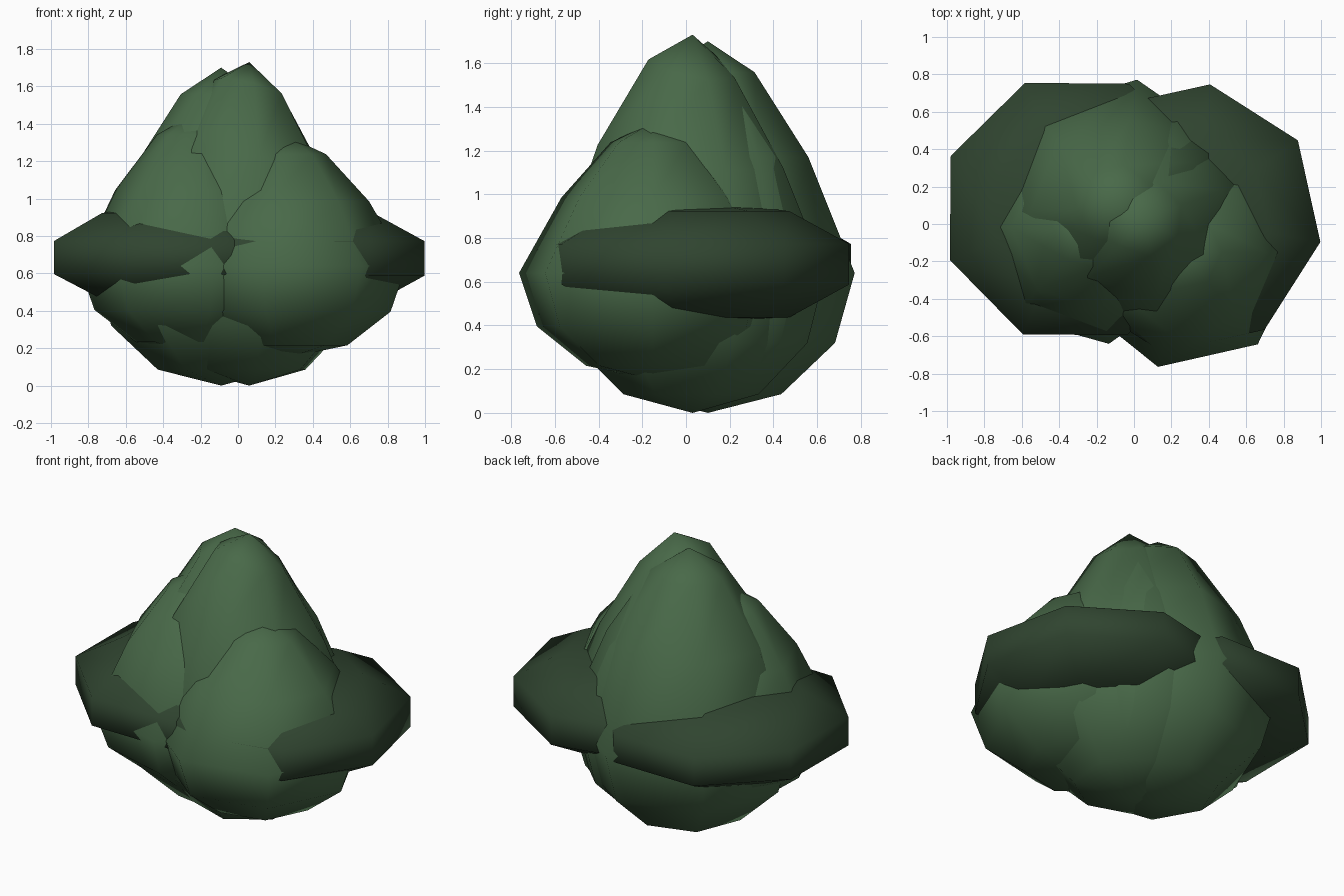
import bpy, bmesh, math

cube = bpy.data.objects.get("Cube")
if cube:
    bpy.data.objects.remove(cube)


def make_material(name, color):
    mat = bpy.data.materials.new(name)
    mat.use_nodes = True
    mat.diffuse_color = color
    bsdf = mat.node_tree.nodes["Principled BSDF"]
    bsdf.inputs["Base Color"].default_value = color
    bsdf.inputs["Roughness"].default_value = 0.9
    return mat


leaf_green = make_material("leaf green", (0.066, 0.142, 0.066, 1))
dark_green = make_material("dark green", (0.029, 0.058, 0.029, 1))


def clump(name, mat, center, radius, heights, sides, rings, turn, taper=0.0, lean=(0, 0)):
    """Low-poly spheroid; heights are (bottom, widest, top)."""
    bottom, middle, top = heights
    bm = bmesh.new()

    def point(lat, lon, r):
        s = math.sin(lat)
        up = max(s, 0)
        x, y = r * math.cos(lon), r * math.sin(lon)
        z = middle + s * ((top - middle) if s > 0 else (middle - bottom))
        z += up * (lean[0] * x + lean[1] * y)
        return bm.verts.new((center[0] + x, center[1] + y, z))

    loops = []
    for i in range(1, rings):
        lat = -math.pi / 2 + math.pi * i / rings
        r = radius * math.cos(lat) * (1 - taper * max(math.sin(lat), 0))
        loops.append([point(lat, math.radians(turn) + math.tau * k / sides, r)
                      for k in range(sides)])
    low, high = point(-math.pi / 2, 0, 0), point(math.pi / 2, 0, 0)

    for k in range(sides):
        n = (k + 1) % sides
        bm.faces.new((low, loops[0][n], loops[0][k]))
        bm.faces.new((high, loops[-1][k], loops[-1][n]))
        for a, b in zip(loops, loops[1:]):
            bm.faces.new((a[k], a[n], b[n], b[k]))
    for f in bm.faces:
        f.smooth = True
    mesh = bpy.data.meshes.new(name)
    bm.to_mesh(mesh)
    bm.free()
    mesh.materials.append(mat)
    obj = bpy.data.objects.new(name, mesh)
    bpy.context.collection.objects.link(obj)
    return obj


# Four pointed leaf clumps
tapered = dict(sides=7, rings=6, taper=0.42)
clump("back_clump", leaf_green, (-0.09, 0.10), 0.68, (0, 0.64, 1.70), turn=81, **tapered)
clump("middle_clump", leaf_green, (0.06, 0.03), 0.64, (0, 0.64, 1.73), turn=20,
      lean=(-0.28, -0.22), **tapered)
clump("front_left_clump", leaf_green, (0.27, -0.15), 0.63, (0.15, 0.64, 1.33), turn=-103, **tapered)
clump("front_right_clump", leaf_green, (-0.24, -0.04), 0.61, (0.17, 0.64, 1.45), turn=-80, **tapered)

# Two flattened dark side clumps
flat = dict(sides=8, rings=5)
clump("right_side_clump", dark_green, (-0.31, 0.08), 0.765, (0.41, 0.68, 0.98), turn=22, **flat)
clump("left_side_clump", dark_green, (0.28, 0.03), 0.765, (0.38, 0.68, 0.98), turn=-10, **flat)
